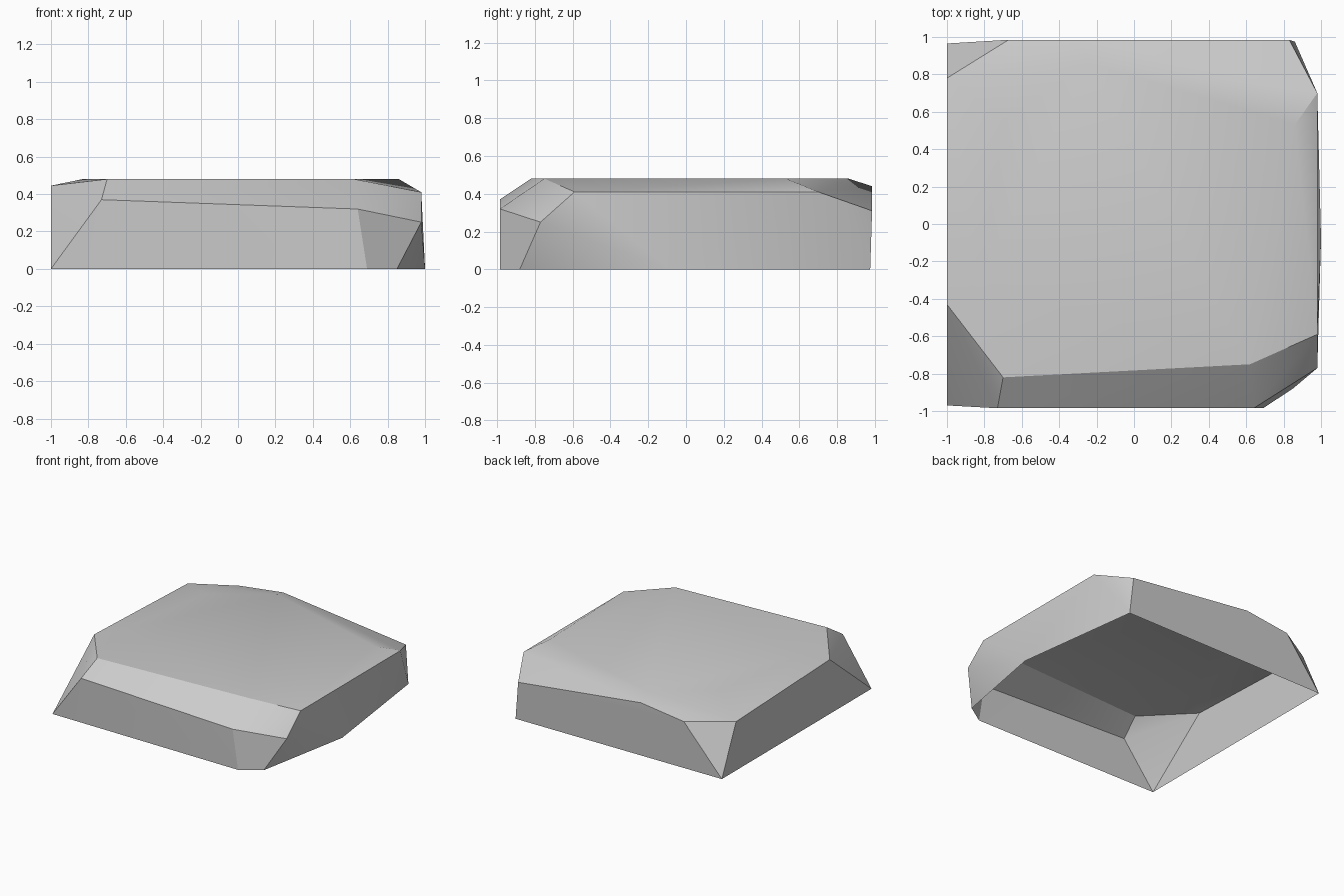
import bpy, bmesh
from math import radians

# Remove the default cube
old = bpy.data.objects.get("Cube")
if old:
    bpy.data.objects.remove(old, do_unlink=True)


def make_material(name, colour):
    mat = bpy.data.materials.new(name)
    mat.use_nodes = True
    mat.diffuse_color = colour
    mat.node_tree.nodes["Principled BSDF"].inputs["Base Color"].default_value = colour
    return mat


# Corner outlines of the chipped slab, from the ground up
ground_outline = [(-1, -.97), (.69, -.985), (.85, -.88), (1, -.08), (.86, .975), (-1, .965)]
top_height = .48
top_outline = [(-.7, -.82), (.62, -.75), (.86, .53), (-.24, .86), (-.69, .56), (-.83, -.3)]
front_chips = [(-.73, -.985, .37), (.64, -.985, .32), (.98, -.77, .25)]
right_chips = [(.98, -.59, .41), (.98, .7, .41)]
back_chips = [(.83, .985, .31), (-.28, .985, .44), (-.67, .985, .39)]
left_chips = [(-1, .78, .4), (-1, -.43, .445)]


def build_slab(name, material):
    corners = [(x, y, 0) for x, y in ground_outline]
    corners += [(x, y, top_height) for x, y in top_outline]
    corners += front_chips + right_chips + back_chips + left_chips

    # Wrap the corners in a faceted skin
    bm = bmesh.new()
    for corner in corners:
        bm.verts.new(corner)
    bmesh.ops.convex_hull(bm, input=bm.verts[:])

    # Leave the underside open so the slab is a hollow shell
    underside = [f for f in bm.faces if all(v.co.z < .001 for v in f.verts)]
    bmesh.ops.delete(bm, geom=underside, context="FACES")
    bmesh.ops.delete(bm, geom=[v for v in bm.verts if not v.link_faces], context="VERTS")
    bmesh.ops.dissolve_limit(bm, angle_limit=radians(1), verts=bm.verts[:], edges=bm.edges[:])
    bmesh.ops.recalc_face_normals(bm, faces=bm.faces[:])
    # Normals must point away from the middle of the slab
    if max(bm.faces, key=lambda f: f.calc_center_median().z).normal.z < 0:
        bmesh.ops.reverse_faces(bm, faces=bm.faces[:])

    mesh = bpy.data.meshes.new(name)
    bm.to_mesh(mesh)
    bm.free()
    mesh.materials.append(material)
    obj = bpy.data.objects.new(name, mesh)
    bpy.context.collection.objects.link(obj)
    return obj


slab = build_slab("rock_slab", make_material("stone grey", (.6, .6, .6, 1)))

# Soften the gentle slopes and keep the chipped edges crisp
bpy.ops.object.select_all(action="DESELECT")
slab.select_set(True)
bpy.context.view_layer.objects.active = slab
bpy.ops.object.shade_smooth_by_angle(angle=radians(30))
